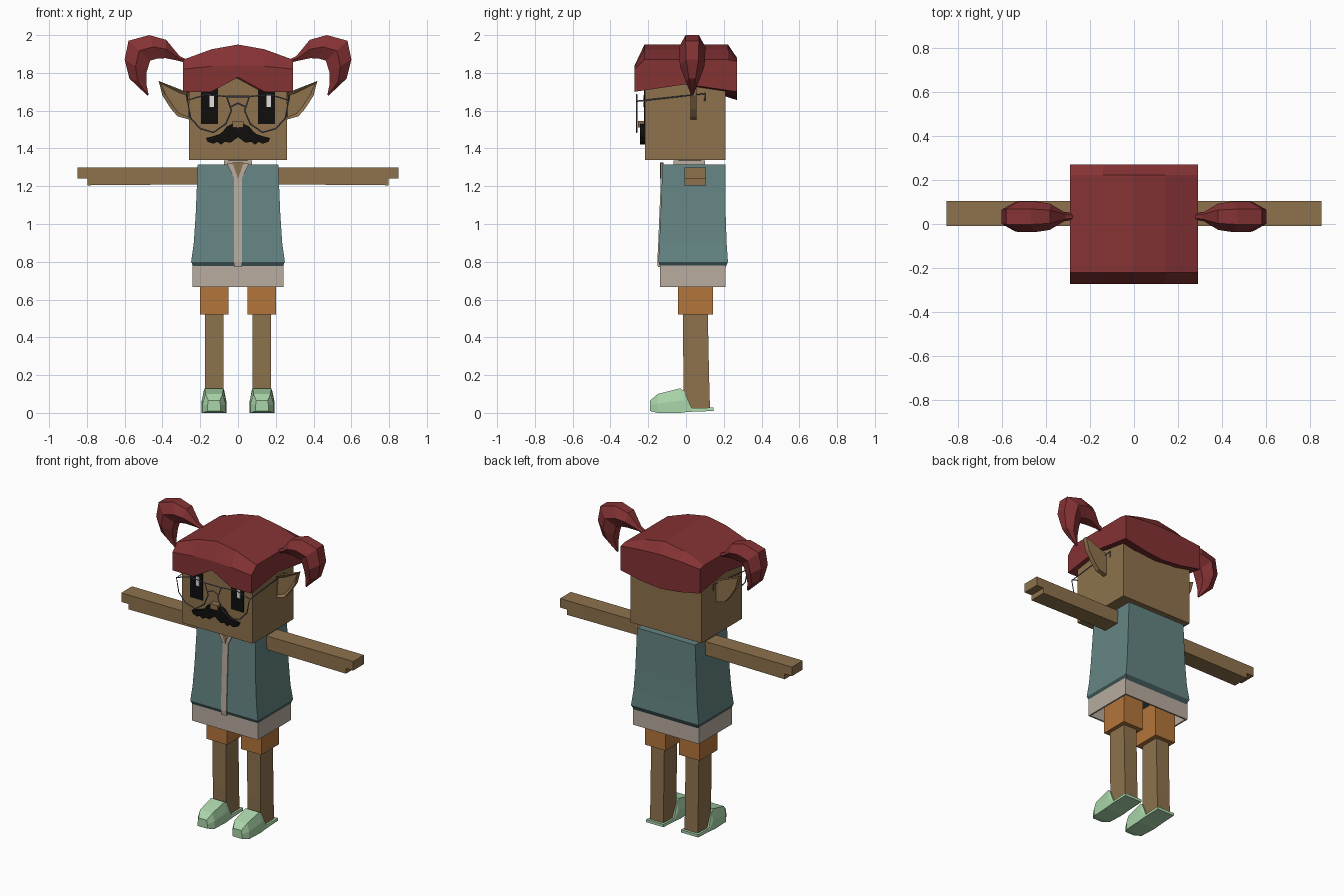
import bpy
import bmesh

default = bpy.data.objects.get("Cube")
if default:
    bpy.data.objects.remove(default, do_unlink=True)


def material(name, red, green, blue):
    """Flat material from 0-255 display values, stored as linear."""
    linear = [((c / 255 + 0.055) / 1.055) ** 2.4 if c > 10 else c / 3295 for c in (red, green, blue)]
    mat = bpy.data.materials.new(name)
    mat.use_nodes = True
    mat.diffuse_color = (*linear, 1)
    mat.node_tree.nodes["Principled BSDF"].inputs["Base Color"].default_value = (*linear, 1)
    return mat


skin = material("skin brown", 142, 114, 77)
teal = material("vest teal", 100, 133, 131)
dark_teal = material("hem dark teal", 66, 90, 91)
red = material("hair red", 133, 50, 52)
beige = material("shirt beige", 184, 172, 159)
orange = material("shorts orange", 180, 117, 60)
mint = material("shoe mint", 170, 214, 170)
black = material("black", 16, 14, 13)
white = material("white", 225, 222, 220)
grey = material("wire grey", 105, 110, 120)


def finish(name, mat, bm):
    bmesh.ops.recalc_face_normals(bm, faces=bm.faces)
    mesh = bpy.data.meshes.new(name)
    bm.to_mesh(mesh)
    bm.free()
    mesh.materials.append(mat)
    obj = bpy.data.objects.new(name, mesh)
    bpy.context.collection.objects.link(obj)
    return obj


def loft(name, mat, sections, close_start=True, close_end=True):
    """Join equal-sized rings of points into a flat-faced solid."""
    bm = bmesh.new()
    rings = [[bm.verts.new(p) for p in ring] for ring in sections]
    count = len(rings[0])
    for a, b in zip(rings, rings[1:]):
        for i in range(count):
            j = (i + 1) % count
            bm.faces.new((a[i], a[j], b[j], b[i]))
    if close_start:
        bm.faces.new(rings[0])
    if close_end:
        bm.faces.new(rings[-1])
    return finish(name, mat, bm)


def rect(x0, x1, y0, y1, z):
    return [(x0, y0, z), (x1, y0, z), (x1, y1, z), (x0, y1, z)]


def box(name, mat, x0, x1, y0, y1, z0, z1):
    return loft(name, mat, [rect(x0, x1, y0, y1, z0), rect(x0, x1, y0, y1, z1)])


def prism(name, mat, outline, y0, y1):
    """Extrude an outline in x and z between two depths."""
    return loft(name, mat, [[(x, y, z) for x, z in outline] for y in (y0, y1)])


def wire(name, points, closed=False):
    curve = bpy.data.curves.new(name, "CURVE")
    curve.dimensions = "3D"
    curve.bevel_depth = 0.004
    curve.bevel_resolution = 0
    spline = curve.splines.new("POLY")
    spline.points.add(len(points) - 1)
    for target, p in zip(spline.points, points):
        target.co = (*p, 1)
    spline.use_cyclic_u = closed
    curve.materials.append(grey)
    obj = bpy.data.objects.new(name, curve)
    bpy.context.collection.objects.link(obj)


# Head and neck
box("head", skin, -.26, .26, -.217, .21, 1.34, 1.8)
box("neck", skin, -.05, .05, -.04, .08, 1.3, 1.35)
box("collar", beige, -.075, .075, -.065, .1, 1.3, 1.335)
box("nose", skin, -.028, .028, -.255, -.21, 1.51, 1.545)

# Hair cap: slices across x with an arched crown and a parted fringe
hair = []
for x, front, back, crown, rim in ((-.29, 1.7, 1.7, 1.87, 1.82), (-.14, 1.7, 1.67, 1.925, 1.835),
                                   (0, 1.777, 1.656, 1.95, 1.84),
                                   (.14, 1.7, 1.67, 1.925, 1.835), (.29, 1.7, 1.7, 1.87, 1.82)):
    hair.append([(x, -.272, front), (x, -.272, rim), (x, -.22, crown), (x, .222, crown),
                 (x, .27, rim + .04), (x, .27, back), (x, 0, 1.74)])
loft("hair_cap", red, hair)

# Vest with a dark hem, shirt and front opening
profile = ((.8, .248, -.146, .222), (.9, .234, -.141, .215), (1.05, .224, -.135, .21), (1.315, .213, -.124, .208))
loft("vest", teal, [rect(-w, w, front, back, z) for z, w, front, back in profile])
loft("vest_hem", dark_teal, [rect(-.235, .235, -.135, .21, .77), rect(-.248, .248, -.146, .222, .8)])
loft("shirt_strip", beige, [rect(-.02, .02, front - .006, front + .01, z)
                            for z, w, front, back in ((.772, 0, -.143, 0),) + profile])
prism("shirt_neckline", beige, [(-.06, 1.32), (.06, 1.32), (0, 1.2)], -.134, -.12)
prism("throat", skin, [(-.03, 1.325), (.03, 1.325), (0, 1.24)], -.138, -.12)
shirt = loft("shirt_tail", beige, [rect(-.242, .242, -.138, .21, z) for z in (.667, .78)],
             close_start=False)
shell = shirt.modifiers.new("thickness", "SOLIDIFY")
shell.thickness = .015

# Moustache
half = [(.03, 1.53), (.06, 1.515), (.08, 1.49), (.1, 1.475), (.13, 1.465), (.17, 1.455),
        (.16, 1.435), (.13, 1.425), (.11, 1.435), (.09, 1.42), (.07, 1.435), (.04, 1.43)]
prism("moustache", black,
      [(0, 1.505)] + half + [(0, 1.46)] + [(-x, z) for x, z in reversed(half)], -.243, -.21)

# Ponytail rings: outer point, inner point, half depth
tail = [((.28, 1.875), (.28, 1.855), .015), ((.31, 1.89), (.32, 1.865), .02),
        ((.38, 1.975), (.385, 1.878), .06), ((.47, 2), (.43, 1.875), .07),
        ((.58, 1.97), (.465, 1.865), .07), ((.6, 1.87), (.485, 1.8), .065),
        ((.575, 1.77), (.485, 1.74), .035), ((.48, 1.68), (.473, 1.685), .005)]
ear = [(.25, 1.69), (.3, 1.71), (.42, 1.757), (.4, 1.68), (.355, 1.61), (.32, 1.57), (.25, 1.55)]
lens = [(.06, 1.675), (.17, 1.685), (.268, 1.655), (.25, 1.56), (.2, 1.505), (.13, 1.485),
        (.065, 1.53), (.035, 1.6)]
# Shoe slices: depth, bottom half width, top half width, bottom, top
shoe = [(-.19, .035, .03, .01, .065), (-.15, .06, .045, 0, .1), (-.03, .065, .05, 0, .13),
        (-.01, .065, .055, .003, .115), (.03, .065, .06, .006, .025), (.145, .063, .063, .01, .028)]

for side, s in (("left", 1), ("right", -1)):
    # Ponytails
    rings = []
    for (ox, oz), (ix, iz), d in tail:
        mx, mz = (ox + ix) / 2, (oz + iz) / 2
        rings.append([(s * x, .033 + d * k, z) for x, z, k in
                      ((ox, oz, -.5), (ox, oz, .5), (mx, mz, 1), (ix, iz, .5), (ix, iz, -.5), (mx, mz, -1))])
    loft(side + "_ponytail", red, rings)

    # Pointed ear with a recessed front
    lobe = prism(side + "_ear", skin, [(s * x, z) for x, z in ear], .025, .055)
    bm = bmesh.new()
    bm.from_mesh(lobe.data)
    front = [f for f in bm.faces if f.normal.y < -.9]
    bmesh.ops.inset_region(bm, faces=front, thickness=.018, depth=0)
    bmesh.ops.translate(bm, verts=list({v for f in front for v in f.verts}), vec=(0, .015, 0))
    bm.to_mesh(lobe.data)
    bm.free()

    # Eye and glint
    box(side + "_eye", black, s * .15 - .045, s * .15 + .045, -.223, -.215, 1.53, 1.72)
    glint = s * .15 + .012
    box(side + "_eye_glint", white, glint - .012, glint + .012, -.227, -.22, 1.62, 1.68)

    # Glasses rim and temple
    wire(side + "_glasses_rim", [(s * x, -.262, z) for x, z in lens], closed=True)
    wire(side + "_glasses_temple", [(s * .268, -.262, 1.65), (s * .272, .1, 1.69), (s * .272, .1, 1.65)])

    # Arm stepped at the hand
    prism(side + "_arm", skin, [(s * x, z) for x, z in
          ((.2, 1.3), (.85, 1.3), (.85, 1.24), (.797, 1.24), (.797, 1.205), (.2, 1.21))], -.008, .105)

    # Shorts, leg and shoe
    inner, outer = sorted((s * .05, s * .2))
    box(side + "_shorts_leg", orange, inner, outer, -.042, .143, .52, .75)
    inner, outer = sorted((s * .078, s * .175))
    loft(side + "_leg", skin, [rect(inner, outer, -.01, .127, .02), rect(inner, outer, -.014, .122, .2),
                               rect(inner, outer, -.016, .115, .55)])
    loft(side + "_shoe", mint, [[(s * .127 + x, y, z) for x, z in
         ((-low, z0), (low, z0), (low, z0 + (z1 - z0) * .5), (top, z1), (-top, z1), (-low, z0 + (z1 - z0) * .5))]
         for y, low, top, z0, z1 in shoe])

# Glasses bridge
wire("glasses_bar", [(-.06, -.262, 1.675), (.06, -.262, 1.675)])
wire("glasses_bridge", [(-.04, -.262, 1.62), (0, -.262, 1.64), (.04, -.262, 1.62)])
